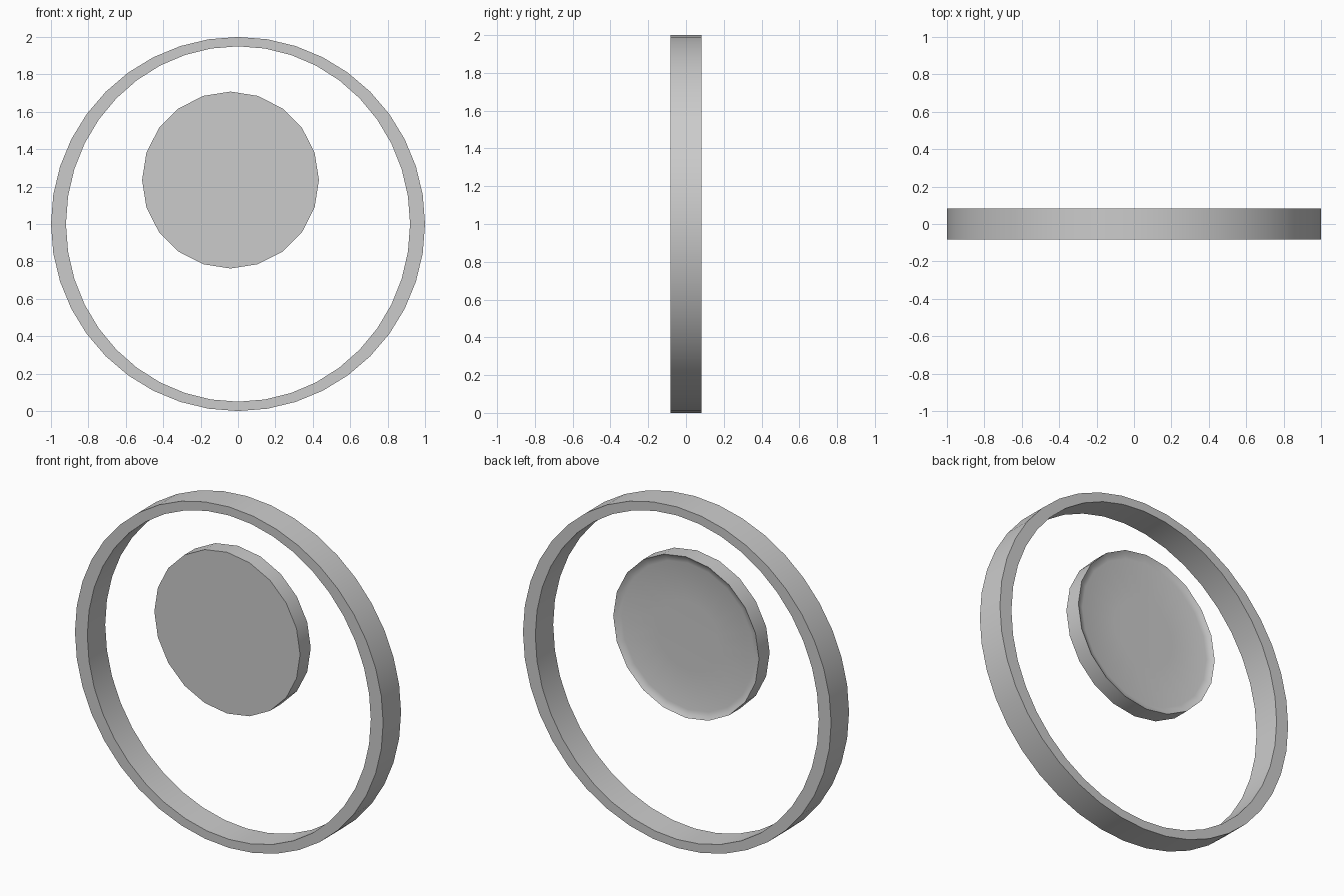
import bpy, bmesh
from math import sin, cos, pi

if "Cube" in bpy.data.objects:
    bpy.data.objects.remove(bpy.data.objects["Cube"])


def lathe(name, profile, sides, cx, cz, closed, smooth_from=None):
    """Sweep (x radius, z radius, y) rings around the y axis; cap the ends unless closed."""
    bm = bmesh.new()
    rings = []
    for rx, rz, y in profile:
        rings.append([bm.verts.new((cx + rx * cos(2 * pi * i / sides), y,
                                    cz + rz * sin(2 * pi * i / sides)))
                      for i in range(sides)])
    pairs = list(zip(rings, rings[1:]))
    if closed:
        pairs.append((rings[-1], rings[0]))
    for k, (a, b) in enumerate(pairs):
        for i in range(sides):
            j = (i + 1) % sides
            f = bm.faces.new((a[i], a[j], b[j], b[i]))
            f.smooth = smooth_from is not None and k >= smooth_from
    if not closed:
        bm.faces.new(rings[0])
        f = bm.faces.new(rings[-1])
        f.smooth = smooth_from is not None
    bmesh.ops.recalc_face_normals(bm, faces=bm.faces)
    me = bpy.data.meshes.new(name)
    bm.to_mesh(me)
    bm.free()
    ob = bpy.data.objects.new(name, me)
    bpy.context.collection.objects.link(ob)
    bpy.context.view_layer.objects.active = ob
    ob.select_set(True)
    bpy.ops.object.shade_smooth_by_angle(angle=0.6)
    ob.select_set(False)
    return ob


# Outer hoop: round outside, slightly oval opening
D = 0.083
lathe("outer_ring", [(1, 1, -D), (1, 1, D), (0.92, 0.95, D), (0.92, 0.95, -D)],
      40, 0, 1, True)

# Floating disc: flat front, shallow dished back
R = 0.473
lathe("inner_disc", [(R, R, -0.043), (R, R, 0.056), (0.455, 0.455, 0.044),
                     (0.43, 0.43, 0.038), (0.2, 0.2, 0.034)],
      20, -0.04, 1.235, False, 1)
